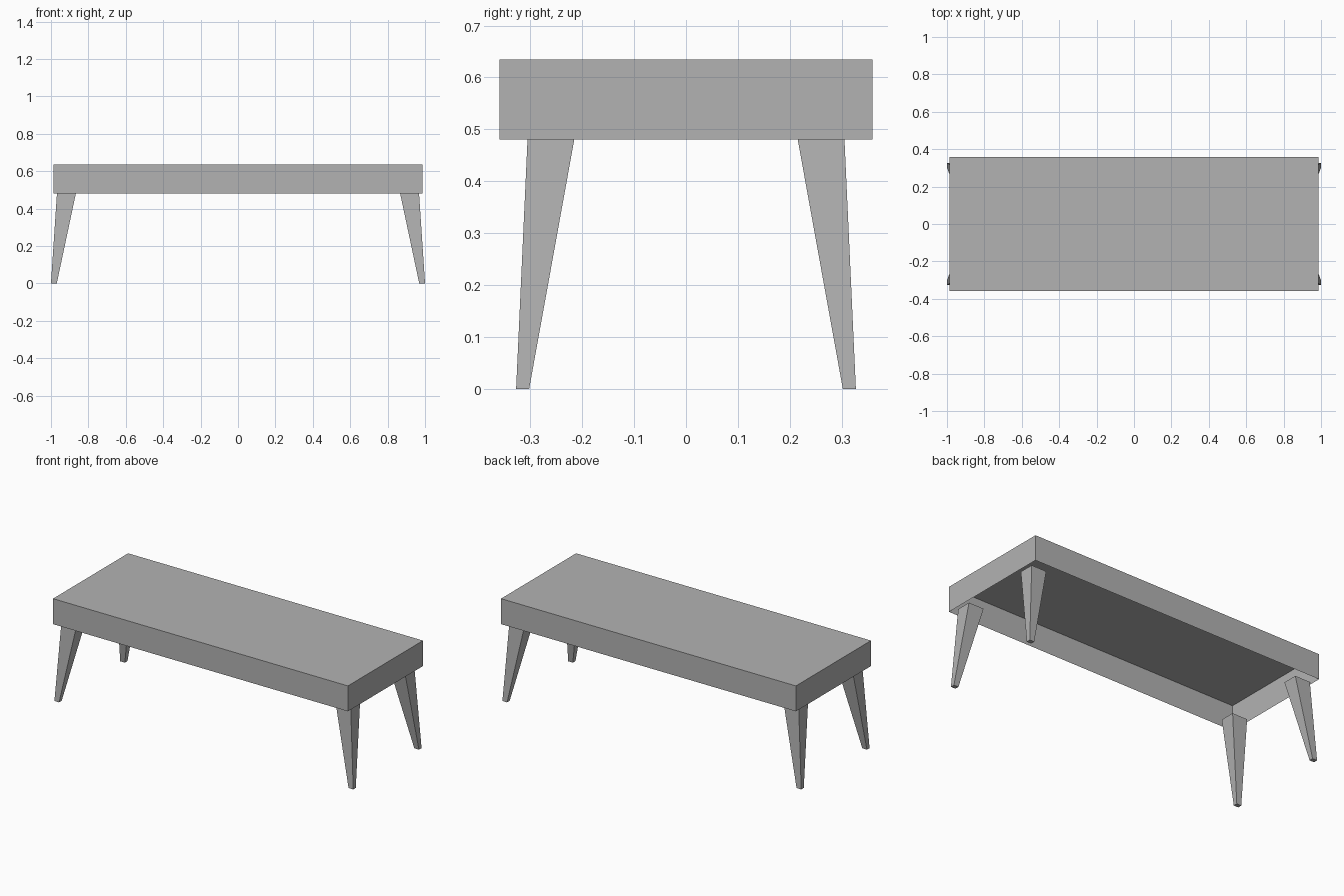
import bpy
import bmesh

if "Cube" in bpy.data.objects:
    bpy.data.objects.remove(bpy.data.objects["Cube"])

grey = bpy.data.materials.new("plain_grey")
grey.diffuse_color = (0.45, 0.45, 0.45, 1.0)
grey.use_nodes = True
grey.node_tree.nodes["Principled BSDF"].inputs["Base Color"].default_value = grey.diffuse_color


def tapered_box(name, low, high, z0, z1, open_bottom=False):
    """Box between two rectangles (x0, x1, y0, y1) at heights z0 and z1."""
    bm = bmesh.new()
    rings = []
    for (x0, x1, y0, y1), z in ((low, z0), (high, z1)):
        rings.append([bm.verts.new((x, y, z)) for x, y in
                      ((x0, y0), (x1, y0), (x1, y1), (x0, y1))])
    bottom, top = rings
    for i in range(4):
        j = (i + 1) % 4
        bm.faces.new((bottom[i], bottom[j], top[j], top[i]))
    bm.faces.new(top)
    if not open_bottom:
        bm.faces.new(bottom[::-1])
    mesh = bpy.data.meshes.new(name)
    bm.to_mesh(mesh)
    bm.free()
    mesh.materials.append(grey)
    obj = bpy.data.objects.new(name, mesh)
    bpy.context.collection.objects.link(obj)
    return obj


def mirrored(rect, sx, sy):
    """Place a rectangle from the +x +y quarter in another quarter."""
    x0, x1, y0, y1 = rect
    return (*sorted((sx * x0, sx * x1)), *sorted((sy * y0, sy * y1)))


# Table top: thin sheet with a deep skirt, open underneath
slab = (-0.987, 0.987, -0.359, 0.359)
tapered_box("table_top", slab, slab, 0.481, 0.635, open_bottom=True)

# Four splayed, tapering legs
foot = (0.969, 1.0, 0.302, 0.327)
head = (0.867, 0.968, 0.215, 0.305)
for side, sx in (("left", -1), ("right", 1)):
    for end, sy in (("front", -1), ("back", 1)):
        tapered_box(f"{end}_{side}_leg", mirrored(foot, sx, sy),
                    mirrored(head, sx, sy), 0.0, 0.481)
